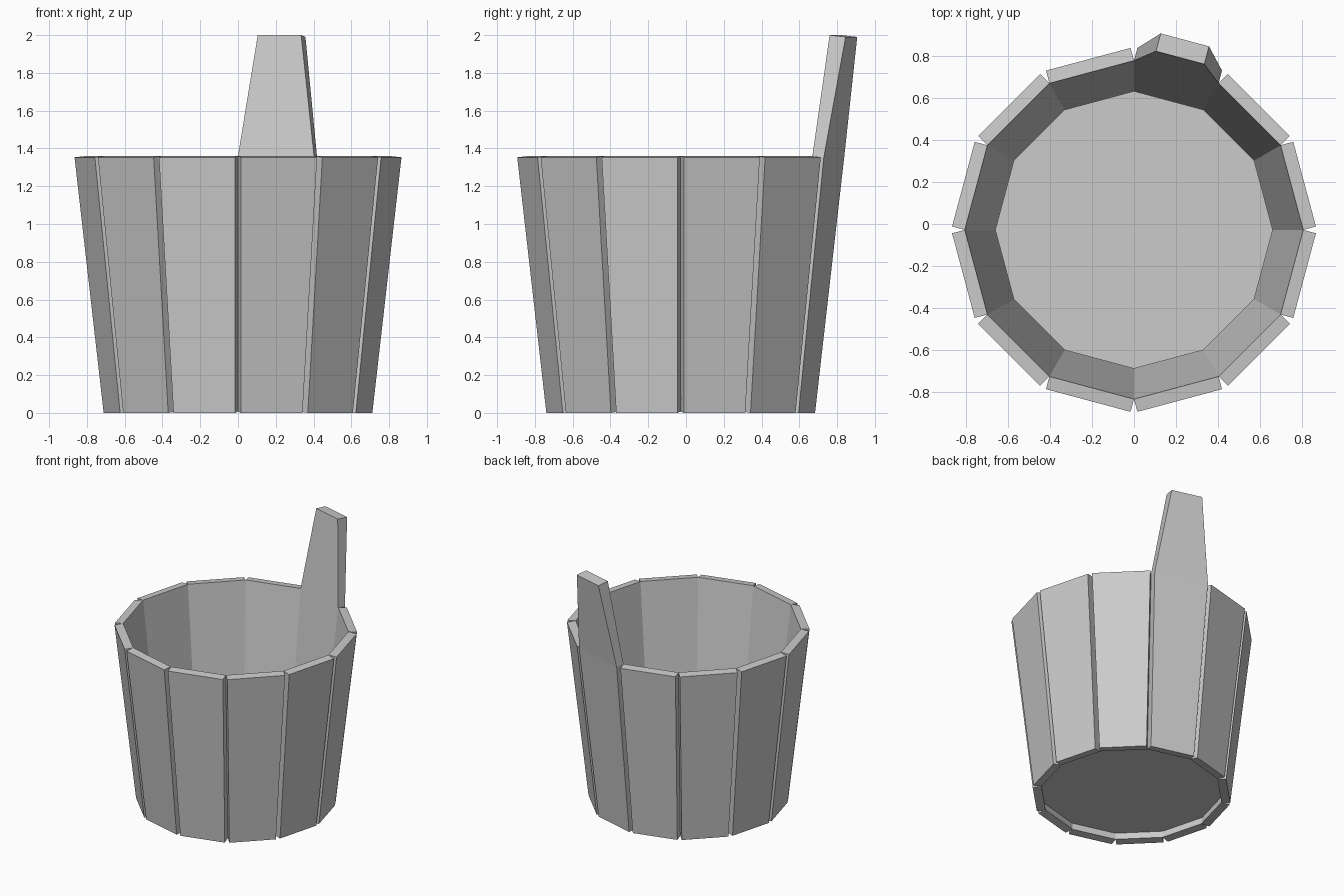
import bpy
import bmesh
from math import radians, cos, sin, atan2
from mathutils import Vector

if "Cube" in bpy.data.objects:
    bpy.data.objects.remove(bpy.data.objects["Cube"], do_unlink=True)

SIDES = 12
STEP = radians(360 / SIDES)
CENTRE = Vector((0, -0.028, 0))
R_BOTTOM, R_TOP = 0.65, 0.805      # inner corner radii of the tub
RIM, HANDLE_TOP = 1.36, 2.0
THICK = 0.063
FLARE = (R_TOP - R_BOTTOM) / RIM
LEAN = atan2(FLARE * cos(STEP / 2), 1)

wood = bpy.data.materials.new("plain_grey")
wood.use_nodes = True
GREY = (0.6, 0.6, 0.6, 1)
wood.diffuse_color = GREY
wood.node_tree.nodes["Principled BSDF"].inputs["Base Color"].default_value = GREY


def make_object(name, bm):
    bmesh.ops.recalc_face_normals(bm, faces=bm.faces)
    mesh = bpy.data.meshes.new(name)
    bm.to_mesh(mesh)
    bm.free()
    mesh.materials.append(wood)
    obj = bpy.data.objects.new(name, mesh)
    bpy.context.collection.objects.link(obj)
    return obj


def stave(name, angle, levels):
    """Leaning plank; levels are (height, half width, thickness)."""
    out = Vector((cos(angle), sin(angle), 0))
    side = Vector((-sin(angle), cos(angle), 0))
    normal = out * cos(LEAN) - Vector((0, 0, sin(LEAN)))
    bm = bmesh.new()
    rings = []
    for z, half, thick in levels:
        apothem = (R_BOTTOM + FLARE * z) * cos(STEP / 2)
        mid = CENTRE + out * apothem + Vector((0, 0, z))
        points = [mid - side * half, mid + side * half,
                  mid + side * half + normal * thick,
                  mid - side * half + normal * thick]
        rings.append([bm.verts.new(p) for p in points])
    for low, high in zip(rings, rings[1:]):
        for i in range(4):
            j = (i + 1) % 4
            bm.faces.new((low[i], low[j], high[j], high[i]))
    bm.faces.new(rings[0])
    bm.faces.new(rings[-1])
    return make_object(name, bm)


# Ring of staves, one of which rises into a tapered handle
base_z = THICK * sin(LEAN)
plank = [(z, (R_BOTTOM + FLARE * z) * sin(STEP / 2), THICK) for z in (base_z, RIM)]
for i in range(SIDES):
    angle = (i + 0.5) * STEP
    if i == 2:
        stave("handle_stave", angle, plank + [(HANDLE_TOP, 0.119, 0.088)])
    else:
        stave(f"stave_{i + 1}", angle, plank)

# Floor board set a little above the bottom edge
floor = bmesh.new()
bmesh.ops.create_cone(floor, cap_ends=True, segments=SIDES,
                      radius1=0.66, radius2=0.66, depth=0.08)
first = max(floor.verts, key=lambda v: v.co.x)
turn = -atan2(first.co.y, first.co.x)
for v in floor.verts:
    x, y = v.co.x, v.co.y
    v.co.x = x * cos(turn) - y * sin(turn)
    v.co.y = x * sin(turn) + y * cos(turn)
    v.co += CENTRE + Vector((0, 0, 0.10))
make_object("floor_board", floor)
